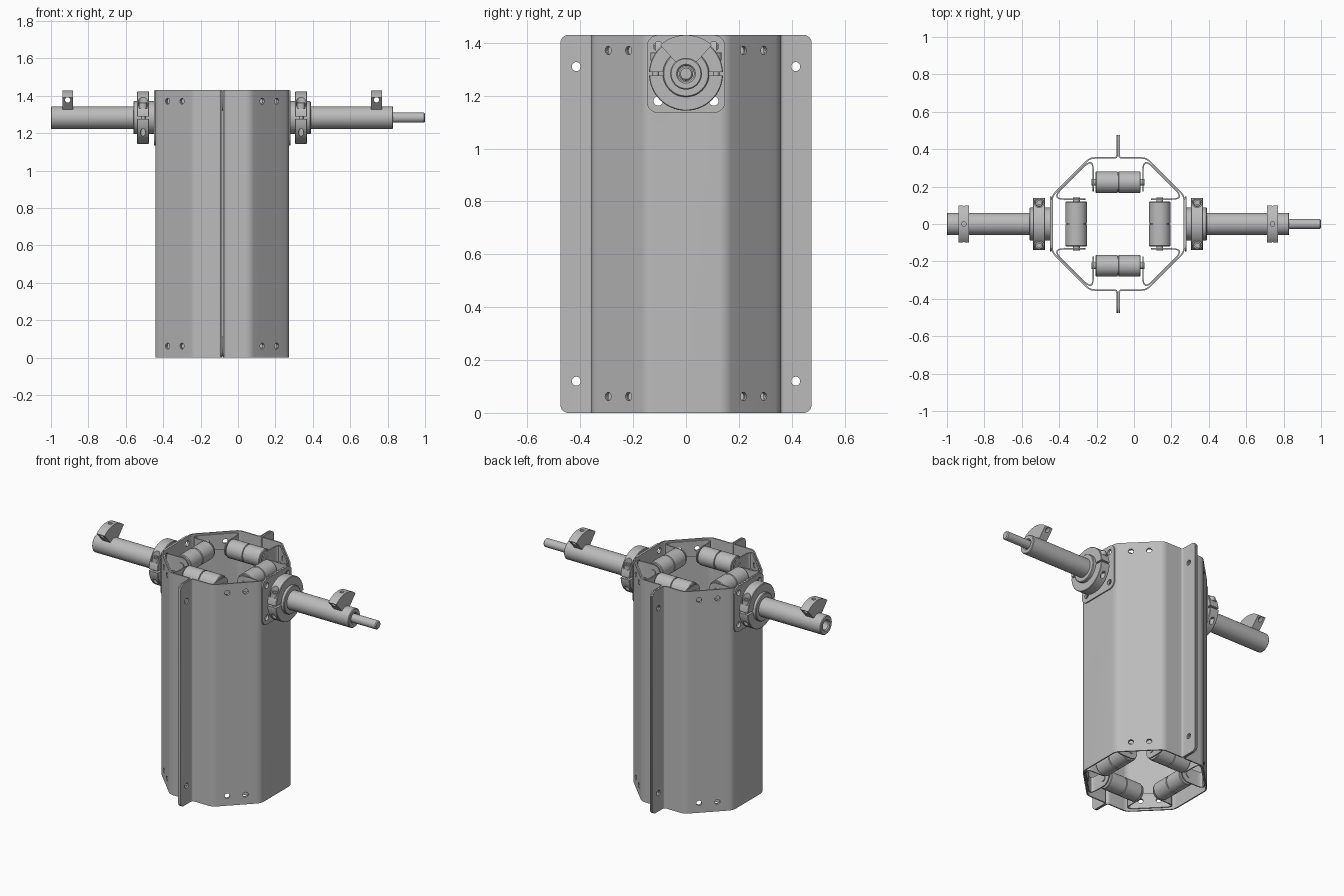
import bpy, bmesh, math
from mathutils import Matrix, Vector

if "Cube" in bpy.data.objects:
    bpy.data.objects.remove(bpy.data.objects["Cube"], do_unlink=True)

CX, H, SZ = -0.085, 1.43, 1.283        # body centre, body height, shaft height
LEVELS = {"lower": 0.062, "upper": 1.371}  # roller heights
X, Y, Z = Vector((1, 0, 0)), Vector((0, 1, 0)), Vector((0, 0, 1))

metal = bpy.data.materials.new("grey_metal")
metal.use_nodes = True
GREY = (0.5, 0.5, 0.5, 1)
metal.diffuse_color = GREY
metal.node_tree.nodes["Principled BSDF"].inputs["Base Color"].default_value = GREY


def make(name, bm):
    bmesh.ops.recalc_face_normals(bm, faces=bm.faces[:])
    me = bpy.data.meshes.new(name)
    bm.to_mesh(me)
    bm.free()
    me.materials.append(metal)
    ob = bpy.data.objects.new(name, me)
    ob.location.x = CX
    bpy.context.collection.objects.link(ob)
    return ob


def finish(ob):
    bpy.ops.object.select_all(action='DESELECT')
    ob.select_set(True)
    bpy.context.view_layer.objects.active = ob
    bpy.ops.object.shade_smooth_by_angle(angle=math.radians(32))
    return ob


def mirrored(ob, name, sx=1, sy=1):
    bm = bmesh.new()
    bm.from_mesh(ob.data)
    bm.transform(Matrix.Diagonal((sx, sy, 1, 1)))
    return finish(make(name, bm))


def lathe(name, profile, axis=X, centre=(0, 0, SZ), closed=False, seg=48):
    """Turn (along, radius) points around an axis."""
    bm = bmesh.new()
    turn = axis.to_track_quat('Z', 'Y')
    rings = []
    for t, r in profile:
        angles = [2 * math.pi * i / seg for i in range(seg)]
        rings.append([bm.verts.new(Vector(centre) + turn @ Vector(
            (r * math.cos(a), r * math.sin(a), t))) for a in angles])
    pairs = list(zip(rings, rings[1:])) + ([(rings[-1], rings[0])] if closed else [])
    for a, b in pairs:
        for i in range(seg):
            j = (i + 1) % seg
            bm.faces.new((a[i], a[j], b[j], b[i]))
    if not closed:
        bm.faces.new(rings[0])
        bm.faces.new(rings[-1])
    return make(name, bm)


def rod(name, axis, centre, r, length, seg=24):
    return lathe(name, [(-length / 2, r), (length / 2, r)], axis, centre, seg=seg)


def cut(ob, cutters):
    """Subtract the cutters one after another, then discard them."""
    for c in cutters:
        c.hide_render = True
        m = ob.modifiers.new("cut", 'BOOLEAN')
        m.operation, m.solver, m.object = 'DIFFERENCE', 'EXACT', c
    bpy.context.view_layer.update()
    me = bpy.data.meshes.new_from_object(ob.evaluated_get(bpy.context.evaluated_depsgraph_get()))
    ob.modifiers.clear()
    ob.data = me
    for c in cutters:
        bpy.data.objects.remove(c, do_unlink=True)
    return ob


def rounded(path, bends):
    """Replace the corners of a path by bends of given tangent length."""
    pts = [Vector(p) for p in path]
    out = [pts[0]]
    for a, p, b, d in zip(pts, pts[1:], pts[2:], bends):
        s, e = p + (a - p).normalized() * d, p + (b - p).normalized() * d
        for i in range(7):
            t = i / 6
            out.append(s * (1 - t) ** 2 + p * 2 * t * (1 - t) + e * t * t)
    return out + [pts[-1]]


def sheet(name, pts, thick, z0, z1, corner):
    """Bent sheet metal standing between z0 and z1, with rounded end corners."""
    bm = bmesh.new()
    rows = []
    for i, p in enumerate(pts):
        d1 = (p - pts[i - 1]).normalized() if i else None
        d2 = (pts[i + 1] - p).normalized() if i < len(pts) - 1 else d1
        d1 = d1 or d2
        n = (d1 + d2).normalized()
        n = Vector((-n.y, n.x)) * thick / 2 / max(0.5, n.dot(d1))
        rows.append([bm.verts.new((*(p + n * s), z)) for s, z in
                     ((1, z0), (-1, z0), (-1, z1), (1, z1))])
    for a, b in zip(rows, rows[1:]):
        for i in range(4):
            j = (i + 1) % 4
            bm.faces.new((a[i], a[j], b[j], b[i]))
    ends = [bm.faces.new(rows[0]), bm.faces.new(rows[-1])]
    edges = [e for f in ends for e in f.edges if abs(e.verts[0].co.z - e.verts[1].co.z) < 1e-5]
    bmesh.ops.bevel(bm, geom=edges, offset=corner, segments=8, profile=0.5, affect='EDGES')
    return make(name, bm)


def diagonal_holes(signs):
    return [rod("cutter", Vector((1, sy, 0)).normalized(), (x, sy * (0.5 - x), z), 0.016, 0.1)
            for sy in signs for x in (0.21, 0.287) for z in LEVELS.values()]


def plate_holes():
    return [rod("cutter", X, (0.355, y, SZ + z), 0.018, 0.06)
            for y in (-0.105, 0.105) for z in (-0.103, 0.103)]


# Body: two bent half shells meeting at the front and back flanges
R, K = 0.353, 0.15
half = [(0.005, -0.475), (0.005, -R), (K, -R), (R, -K), (R, K), (K, R), (0.005, R), (0.005, 0.475)]
shell = sheet("left_shell", rounded(half, [0.018] + [0.025] * 4 + [0.018]), 0.008, 0, H, 0.03)
flange_holes = [rod("cutter", X, (0, y, z), 0.017, 0.06) for y in (-0.415, 0.415) for z in (0.12, 1.31)]
cut(shell, diagonal_holes((-1, 1)) + plate_holes() + flange_holes)
finish(shell)
mirrored(shell, "right_shell", sx=-1)

# Roller brackets in the diagonal corners, top and bottom
tab, wall = 0.133, 0.490
path = [(tab, 0.175), (tab, wall - tab), (wall - tab, tab), (0.175, tab)]
for level, z in LEVELS.items():
    bracket = sheet(level + "_bracket_back_left", rounded(path, [0.07, 0.07]), 0.007,
                    z - 0.05, z + 0.05, 0.046)
    finish(cut(bracket, diagonal_holes((1,))))
    mirrored(bracket, level + "_bracket_back_right", sx=-1)
    mirrored(bracket, level + "_bracket_front_left", sy=-1)
    mirrored(bracket, level + "_bracket_front_right", -1, -1)

    # Rollers: two drums each, on a pin held by the tabs
    for side, axis, centre in (("front", X, (0, -0.223, z)), ("back", X, (0, 0.223, z)),
                               ("left", Y, (0.223, 0, z)), ("right", Y, (-0.223, 0, z))):
        name = f"{level}_{side}_roller"
        drum = [(-0.12, 0.054), (-0.116, 0.058), (-0.004, 0.058), (-0.002, 0.052),
                (0.002, 0.052), (0.004, 0.058), (0.116, 0.058), (0.12, 0.054)]
        finish(lathe(name, drum, axis, centre))
        finish(rod(name + "_pin", axis, centre, 0.018, 0.282))

# Mounting plates on the sides
bm = bmesh.new()
bmesh.ops.create_cube(bm, size=1, matrix=Matrix.Translation((0.3605, 0, SZ - 0.001))
                      @ Matrix.Diagonal((0.008, 0.296, 0.294, 1)))
long_edges = [e for e in bm.edges if abs(e.verts[0].co.x - e.verts[1].co.x) > 0.001]
bmesh.ops.bevel(bm, geom=long_edges, offset=0.042, segments=8, profile=0.5, affect='EDGES')
plate = finish(cut(make("left_mounting_plate", bm), plate_holes()))

# Hub sleeve and arm tube with a bored end
hub = finish(lathe("left_hub", [(0.36, 0.058), (0.36, 0.088), (0.471, 0.088), (0.475, 0.084),
                                (0.475, 0.058)], closed=True))
tube = finish(lathe("left_arm_tube", [(0.36, 0.06), (0.911, 0.06), (0.915, 0.056),
                                      (0.915, 0.036), (0.908, 0.03), (0.6, 0.03)]))

# Two-piece clamp collar with screw pockets
C0, C1 = 0.390, 0.455
mid = (C0 + C1) / 2
collar = lathe("left_clamp_collar", [(C0, 0.08), (C0, 0.137), (C0 + 0.003, 0.14),
                                     (C1 - 0.003, 0.14), (C1, 0.137), (C1, 0.08)], closed=True, seg=64)
bm = bmesh.new()
bmesh.ops.create_cube(bm, size=1, matrix=Matrix.Translation((mid, 0, SZ))
                      @ Matrix.Diagonal((0.2, 0.4, 0.012, 1)))
cutters = [make("cutter", bm)]
for y in (-0.114, 0.114):
    cutters.append(rod("cutter", Z, (mid, y, SZ + 0.1), 0.026, 0.1))
    cutters.append(rod("cutter", Z, (mid, y, SZ - 0.08), 0.014, 0.12))
finish(cut(collar, cutters))
sides = [plate, hub, tube, collar]
for y, where in ((-0.114, "front"), (0.114, "back")):
    head = [(-0.06, 0.012), (0.05, 0.012), (0.05, 0.021), (0.078, 0.021), (0.08, 0.019),
            (0.08, 0.011), (0.068, 0.011)]
    sides.append(finish(lathe(f"left_{where}_clamp_screw", head, Z, (mid, y, SZ), seg=24)))

# Curved stop on top of the arm: a sector of a ring
bm = bmesh.new()
sweep = [math.radians(-42 + 84 * i / 16) for i in range(17)]
outline = [(0.146, a) for a in sweep] + [(0.057, a) for a in reversed(sweep)]
face = bm.faces.new([bm.verts.new((0.797, r * math.sin(a), SZ + r * math.cos(a))) for r, a in outline])
ext = bmesh.ops.extrude_face_region(bm, geom=[face])["geom"]
bmesh.ops.translate(bm, vec=(0.057, 0, 0), verts=[v for v in ext if isinstance(v, bmesh.types.BMVert)])
stop = make("left_arm_stop", bm)
cut(stop, [rod("cutter", Z, (0.8255, 0, SZ + 0.12), 0.012, 0.1),
           rod("cutter", Y, (0.8255, 0, SZ + 0.095), 0.014, 0.3)])
sides.append(finish(stop))

for ob in sides:
    mirrored(ob, ob.name.replace("left", "right", 1), sx=-1)

# Inner rod reaching out of the left arm only
finish(lathe("left_inner_rod", [(0.62, 0.027), (1.079, 0.027), (1.085, 0.021)]))
